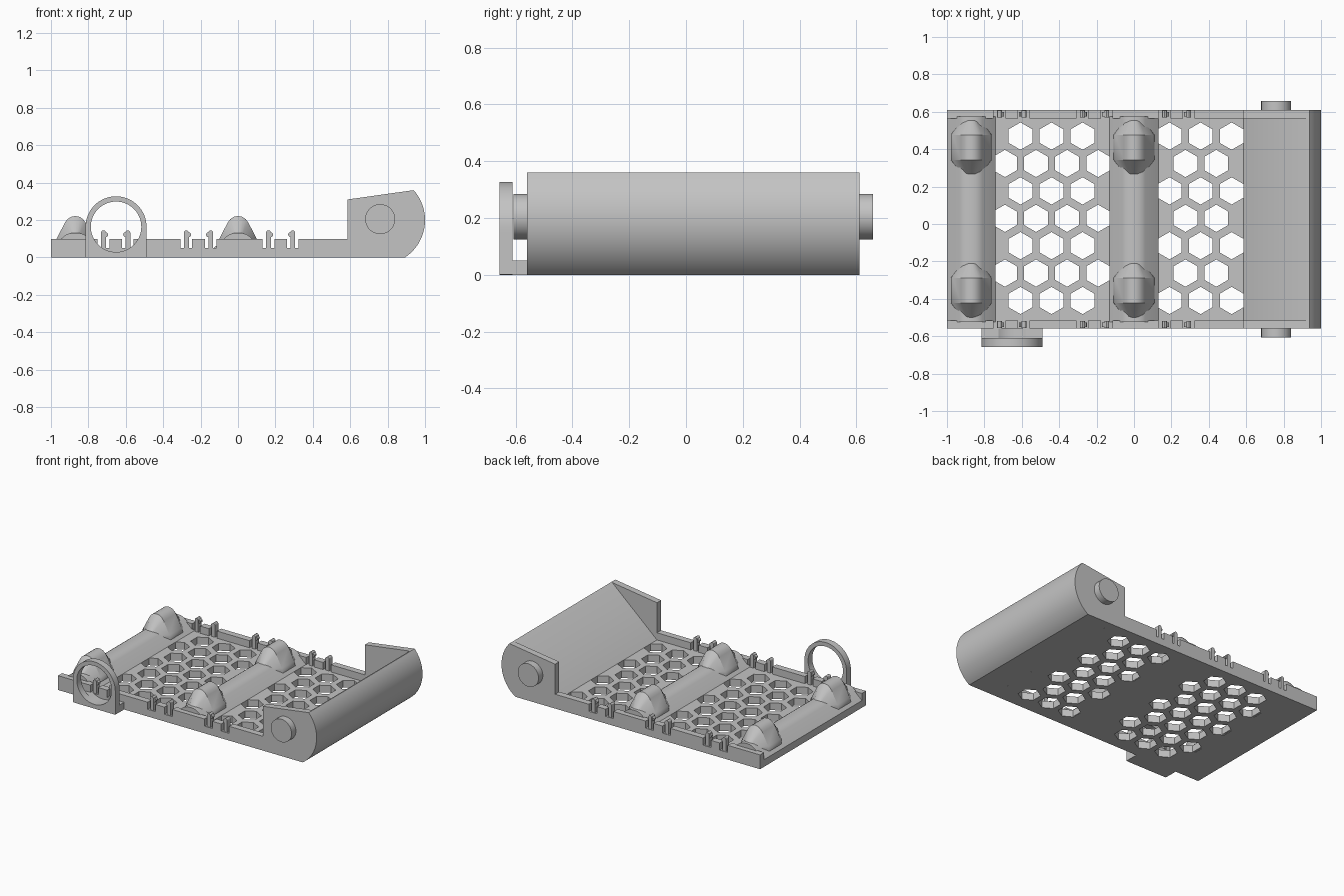
import bpy, bmesh, math
from mathutils import Matrix

old = bpy.data.objects.get("Cube")
if old:
    bpy.data.objects.remove(old, do_unlink=True)

grey = bpy.data.materials.new("light grey plastic")
grey.use_nodes = True
colour = (0.55, 0.55, 0.55, 1)
grey.diffuse_color = colour
grey.node_tree.nodes["Principled BSDF"].inputs["Base Color"].default_value = colour

FRONT, BACK, WALL, FLOOR, RIM = -0.56, 0.61, 0.045, 0.05, 0.1


def finish(name, bm, smooth=True):
    bmesh.ops.recalc_face_normals(bm, faces=bm.faces)
    mesh = bpy.data.meshes.new(name)
    bm.to_mesh(mesh)
    bm.free()
    mesh.materials.append(grey)
    obj = bpy.data.objects.new(name, mesh)
    bpy.context.collection.objects.link(obj)
    bpy.ops.object.select_all(action='DESELECT')
    obj.select_set(True)
    bpy.context.view_layer.objects.active = obj
    if smooth:
        bpy.ops.object.shade_smooth_by_angle(angle=math.radians(30))
    return obj


def loft(bm, sections):
    """Join (y, xz outline) sections into a closed solid."""
    rings = [[bm.verts.new((x, y, z)) for x, z in pts] for y, pts in sections]
    n = len(rings[0])
    for a, b in zip(rings, rings[1:]):
        for i in range(n):
            j = (i + 1) % n
            bm.faces.new((a[i], a[j], b[j], b[i]))
    bm.faces.new(rings[0])
    bm.faces.new(rings[-1][::-1])


def prism(name, pts, y0, y1):
    bm = bmesh.new()
    loft(bm, [(y0, pts), (y1, pts)])
    return finish(name, bm)


def rect(x0, x1, z0, z1):
    return [(x0, z0), (x1, z0), (x1, z1), (x0, z1)]


def arc(cx, cz, r, a0, a1, n):
    angles = [math.radians(a0 + (a1 - a0) * i / n) for i in range(n + 1)]
    return [(cx + r * math.cos(a), cz + r * math.sin(a)) for a in angles]


def mirrored(half):
    """Complete a right-hand outline listed from the bottom to the crown."""
    return half + [(-x, z) for x, z in reversed(half) if x > 0]


def shifted(pts, dx):
    return [(x + dx, z) for x, z in pts]


# Floor with two fields of staggered hexagonal holes
floor = prism("floor", rect(-1, 0.7, 0, FLOOR), FRONT + 0.01, BACK - 0.01)
bm = bmesh.new()
for row in range(7):
    y = 0.47 - row * 0.1465
    xs = (-0.69, -0.524, -0.358, -0.192, 0.275, 0.44) if row % 2 else \
         (-0.607, -0.441, -0.275, 0.19, 0.356, 0.522)
    for x in xs:
        bmesh.ops.create_cone(
            bm, cap_ends=True, segments=6, radius1=0.073, radius2=0.073, depth=0.3,
            matrix=Matrix.Translation((x, y, 0)))
cutter = finish("hole_cutter", bm, False)
# pointed ends of the hexagons must lie along y
if abs(max(v.co.y for v in cutter.data.vertices) - 0.543) > 0.005:
    bm = bmesh.new()
    bm.from_mesh(cutter.data)
    for v in bm.verts:
        v.tag = False
    bm.free()
cutter.hide_render = True
bpy.context.view_layer.objects.active = floor
cut = floor.modifiers.new("holes", 'BOOLEAN')
cut.operation = 'DIFFERENCE'
cut.solver = 'EXACT'
cut.object = cutter
bpy.ops.object.modifier_apply(modifier=cut.name)
bpy.data.objects.remove(cutter, do_unlink=True)

# Side walls with slots, and a pair of spring clips in each slot group
clips = [c + s * 0.065 for c in (-0.654, -0.211, 0.228) for s in (-1, 1)]
wall = [(-1, 0), (0.6, 0), (0.6, RIM)]
for c in reversed(clips):
    wall += [(c + 0.031, RIM), (c + 0.031, FLOOR), (c - 0.031, FLOOR), (c - 0.031, RIM)]
wall.append((-1, RIM))
for side, y0, inward in (("front", FRONT, 1), ("back", BACK - WALL, -1)):
    prism(side + "_wall", wall, y0, y0 + WALL)
    for i, c in enumerate(clips):
        to_mid = 1 if i % 2 == 0 else -1
        stem = [(c - 0.013, FLOOR - 0.01), (c + 0.013, FLOOR - 0.01)] + \
            arc(c, 0.132, 0.013, 0, 180, 6)
        prism(side + "_clip", stem, y0 + 0.004, y0 + WALL - 0.004)
        mid = y0 + WALL / 2
        prism(side + "_clip_knob", arc(c + to_mid * 0.012, 0.122, 0.013, 0, 330, 11),
              mid - 0.012, mid + 0.012)

# Rounded cross ridges with two tall saddle humps each
ridge = mirrored([(0.13, 0.002), (0.13, FLOOR), (0.06, 0.114), (0.045, 0.124),
                  (0.025, 0.13), (0, 0.132)])
hump = mirrored([(0.11, 0.06), (0.108, 0.085), (0.1, 0.1), (0.055, 0.187),
                 (0.042, 0.204), (0.024, 0.217), (0, 0.222)])
tip = [(x * 0.46, 0.1 + (z - 0.06) * 0.19) for x, z in hump]
for cx in (-0.87, 0.0):
    prism("cross_ridge", shifted(ridge, cx), FRONT + WALL - 0.01, BACK - WALL + 0.01)
    for cy in (-0.355, 0.41):
        bm = bmesh.new()
        loft(bm, [(cy - 0.145, shifted(tip, cx)), (cy - 0.067, shifted(hump, cx)),
                  (cy + 0.067, shifted(hump, cx)), (cy + 0.145, shifted(tip, cx))])
        finish("saddle_hump", bm)

# Rounded end scoop: two cheeks and a sloping core between them
PX, PZ = 0.76, 0.2
curve = arc(PX, PZ, 0.24, -56.4, 41.8, 24)
cheek = [(0.585, 0)] + curve + [(0.585, 0.31)]
prism("front_cheek", cheek, FRONT, FRONT + WALL)
prism("back_cheek", cheek, BACK - WALL, BACK)
prism("scoop", [(0.585, 0)] + curve + [(0.93, 0.358), (0.585, FLOOR)],
      FRONT + WALL, BACK - WALL)

# Pivot pegs
peg = arc(PX, 0.205, 0.08, 0, 352.5, 47)
prism("front_peg", peg, FRONT - 0.048, FRONT + 0.01)
prism("back_peg", peg, BACK - 0.01, BACK + 0.048)

# Ring holder on the front: square foot, round top, round hole
RX, RZ, R, HOLE = -0.652, 0.164, 0.163, 0.135
outer, inner = [], []
for i in range(64):
    a = 2 * math.pi * i / 64
    c, s = math.cos(a), math.sin(a)
    k = R if s >= 0 else min(R / max(abs(c), 1e-6), RZ / abs(s))
    outer.append((RX + k * c, RZ + k * s))
    inner.append((RX + HOLE * c, RZ + HOLE * s))
bm = bmesh.new()
loops = [[bm.verts.new((x, y, z)) for x, z in pts]
         for y, pts in ((-0.657, outer), (-0.61, outer), (-0.61, inner), (-0.657, inner))]
for a, b in zip(loops, loops[1:] + loops[:1]):
    for i in range(64):
        j = (i + 1) % 64
        bm.faces.new((a[i], a[j], b[j], b[i]))
finish("ring_holder", bm)
foot = [(RX - R, 0), (RX + R, 0), (RX + R, FLOOR)] + \
    arc(RX, RZ, HOLE, -57.6, -122.4, 16) + [(RX - R, FLOOR)]
prism("ring_foot", foot, -0.611, FRONT + 0.005)
